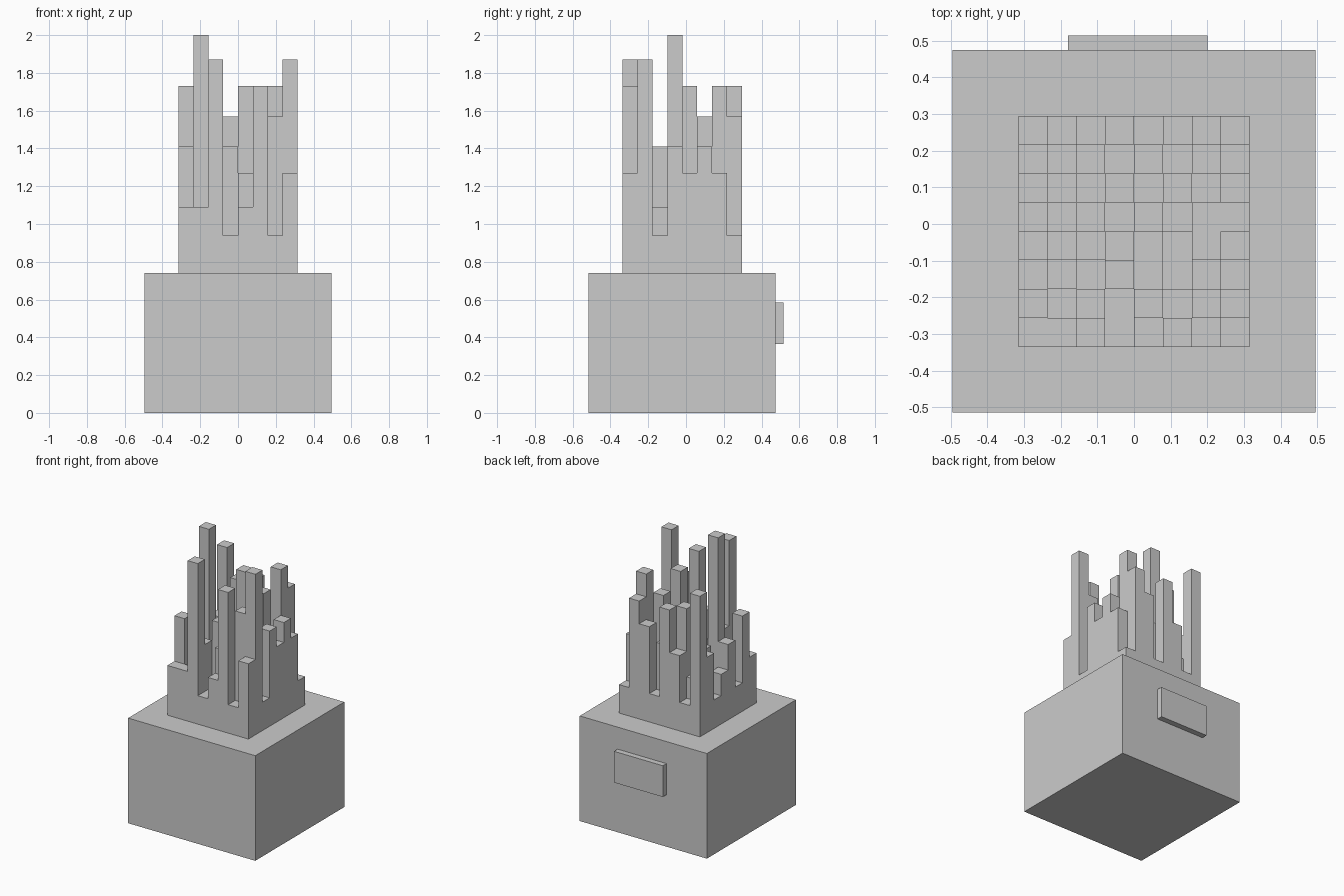
import bpy, bmesh

if "Cube" in bpy.data.objects:
    bpy.data.objects.remove(bpy.data.objects["Cube"])

# Tower heights: one digit per tower, west to east, rows from front to back
LEVELS = [0.94, 1.09, 1.27, 1.41, 1.57, 1.73, 1.87, 2.0]
ROWS = ["11601502", "30202146", "01031010", "27121023",
        "10205122", "02121403", "21412152", "50240340"]
BASE_TOP = 0.74
X0, Y0, CELL = -0.315, -0.335, 0.0788

# Row 6 keeps its tall tower near the right edge
ROWS[6] = "21412" + "1" + "52"


def box(name, lo, hi):
    bm = bmesh.new()
    bmesh.ops.create_cube(bm, size=1)
    for v in bm.verts:
        for k in range(3):
            v.co[k] = lo[k] if v.co[k] < 0 else hi[k]
    return finish(name, bm)


def finish(name, bm):
    mesh = bpy.data.meshes.new(name)
    bm.to_mesh(mesh)
    bm.free()
    ob = bpy.data.objects.new(name, mesh)
    bpy.context.collection.objects.link(ob)
    return ob


def height(i, j):
    if 0 <= i < 8 and 0 <= j < 8:
        return LEVELS[int(ROWS[j][i])]
    return BASE_TOP


# Base block and the plate on its back
box("base_block", (-0.495, -0.515, 0), (0.495, 0.475, BASE_TOP))
box("back_plate", (-0.18, 0.475, 0.365), (0.2, 0.515, 0.585))

# Stepped towers: a cap per cell, and a wall wherever the neighbour is lower
bm = bmesh.new()
corners = [(0, 0), (1, 0), (1, 1), (0, 1)]
sides = [(0, -1), (1, 0), (0, 1), (-1, 0)]


def face(points):
    bm.faces.new([bm.verts.new(p) for p in points])


for j in range(8):
    for i in range(8):
        h = height(i, j)
        xy = [(X0 + (i + a) * CELL, Y0 + (j + b) * CELL) for a, b in corners]
        face([(x, y, h) for x, y in xy])
        for k, (di, dj) in enumerate(sides):
            low = height(i + di, j + dj)
            if low < h:
                a, b = xy[k], xy[(k + 1) % 4]
                face([(*a, low), (*b, low), (*b, h), (*a, h)])
bmesh.ops.remove_doubles(bm, verts=bm.verts, dist=1e-4)
finish("towers", bm)
